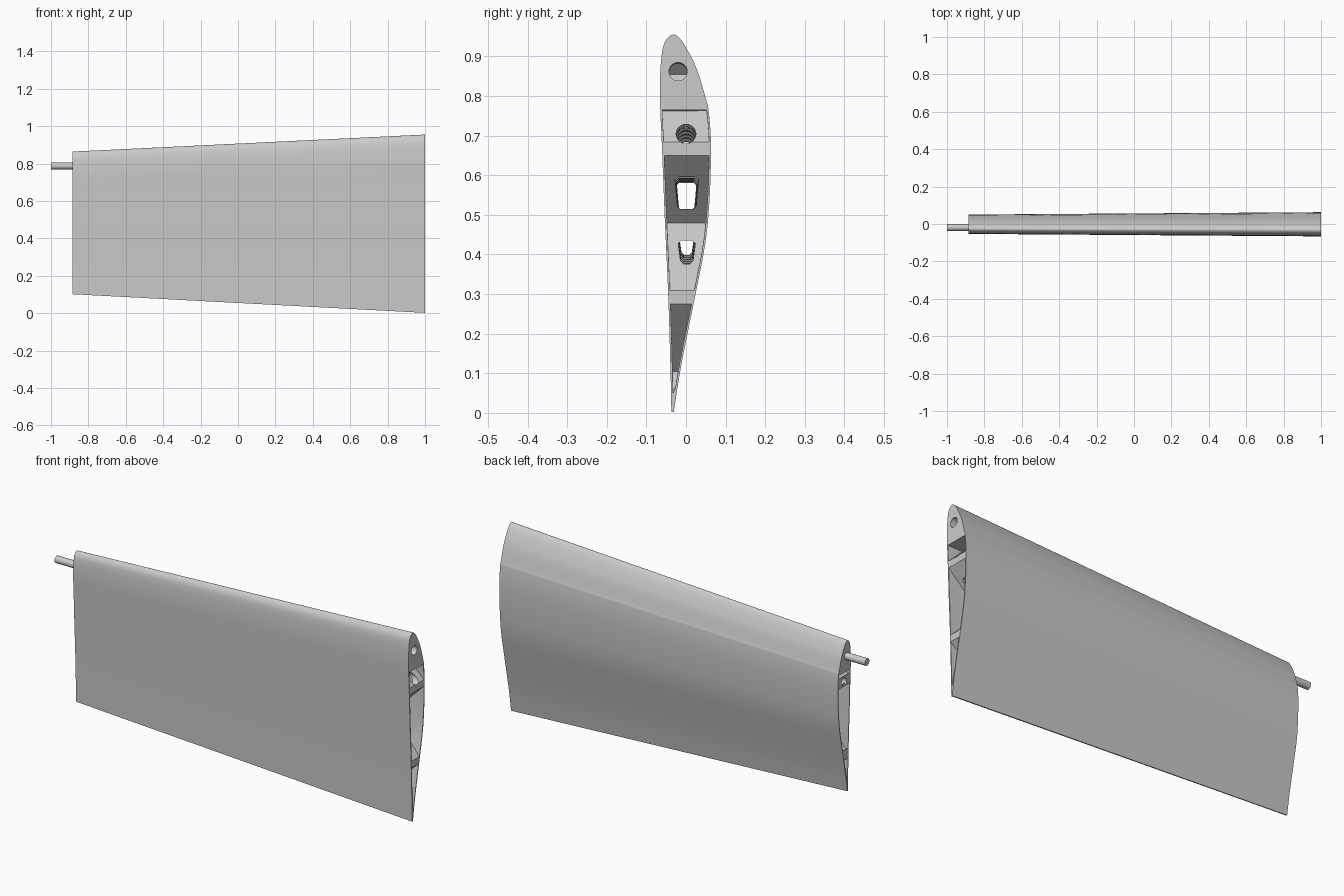
import bpy, bmesh, math
from mathutils import Vector

if "Cube" in bpy.data.objects:
    bpy.data.objects.remove(bpy.data.objects["Cube"], do_unlink=True)

ROOT, TIP = 1.0, -0.885      # wide end and narrow end of the panel
WALL = 0.005

mat = bpy.data.materials.new("light_grey")
mat.use_nodes = True
grey = (0.6, 0.6, 0.6, 1)
mat.diffuse_color = grey
mat.node_tree.nodes["Principled BSDF"].inputs["Base Color"].default_value = grey


def taper(x, y, z):
    """Scale a section point to its size at span position x."""
    t = (ROOT - x) / (ROOT - TIP)
    s = 1 - 0.2 * t
    return Vector((x, y * s, z * s + 0.1 * t))


def make(name, bm):
    bmesh.ops.recalc_face_normals(bm, faces=bm.faces)
    me = bpy.data.meshes.new(name)
    bm.to_mesh(me)
    bm.free()
    me.materials.append(mat)
    ob = bpy.data.objects.new(name, me)
    bpy.context.collection.objects.link(ob)
    return ob


def prism(bm, ring_a, ring_b):
    """Closed solid between two matching rings."""
    a = [bm.verts.new(p) for p in ring_a]
    b = [bm.verts.new(p) for p in ring_b]
    n = len(a)
    for i in range(n):
        j = (i + 1) % n
        bm.faces.new((a[i], a[j], b[j], b[i]))
    bm.faces.new(a)
    bm.faces.new(b[::-1])


def loft(name, sections, x0, x1):
    bm = bmesh.new()
    for sec in sections:
        prism(bm, [taper(x0, *p) for p in sec], [taper(x1, *p) for p in sec])
    return make(name, bm)


def boolean(ob, cutter, operation):
    mod = ob.modifiers.new("cut", "BOOLEAN")
    mod.object, mod.operation, mod.solver = cutter, operation, "EXACT"
    bpy.context.view_layer.objects.active = ob
    bpy.ops.object.modifier_apply(modifier=mod.name)


def smooth(ob):
    bpy.ops.object.select_all(action="DESELECT")
    ob.select_set(True)
    bpy.context.view_layer.objects.active = ob
    bpy.ops.object.shade_smooth_by_angle(angle=math.radians(30))


def spline(pts, steps=5):
    """Smooth open curve through the points."""
    ext = [pts[0]] + pts + [pts[-1]]
    out = []
    for a, b, c, d in zip(ext, ext[1:], ext[2:], ext[3:]):
        a, b, c, d = map(Vector, (a, b, c, d))
        for k in range(steps):
            t = k / steps
            out.append(b + (c - a) * (t / 2) + (2 * a - 5 * b + 4 * c - d) * (t * t / 2)
                       + (3 * b - a - 3 * c + d) * (t ** 3 / 2))
    return out + [Vector(pts[-1])]


def inset(loop, dist):
    """Offset the section inwards, dropping the thin trailing edge."""
    out = []
    n = len(loop)
    for i, p in enumerate(loop):
        d = (loop[(i + 1) % n] - loop[i - 1]).normalized()
        if p.y > 0.045:
            out.append(p + Vector((d.y, -d.x)) * dist)
    return out


def rounded(y0, y1, z0, z1, flare, c=0.008):
    """Trapezoid opening with clipped corners."""
    return [(y0 + c, z0), (y1 - c, z0), (y1, z0 + c), (y1 + flare, z1 - c),
            (y1 + flare - c, z1), (y0 - flare + c, z1), (y0 - flare, z1 - c), (y0, z0 + c)]


def circle(y, z, r, n=24):
    return [(y + r * math.cos(i * math.tau / n), z + r * math.sin(i * math.tau / n))
            for i in range(n)]


# Aerofoil section (y, z): up the flat face, round the nose, down the curved face
section = spline([(-.037, .002), (-.039, .1), (-.045, .3), (-.054, .5), (-.061, .68),
                  (-.065, .765), (-.066, .83), (-.062, .90), (-.053, .937), (-.034, .955),
                  (-.014, .944), (.010, .905), (.031, .858), (.051, .79), (.057, .765),
                  (.063, .68), (.060, .55), (.049, .43), (.022, .29), (-.012, .12),
                  (-.031, .002)])

# Skin
skin = loft("wing_skin", [section], ROOT, TIP)
hollow = loft("hollow_cutter", [inset(section, WALL)], ROOT + .05, TIP - .05)
boolean(skin, hollow, "DIFFERENCE")
smooth(skin)

# Crossing diagonal ribs, trimmed to the section and pierced along the span
core = loft("core_cutter", [inset(section, WALL - .002)], ROOT - .0005, TIP + .0005)
openings = loft("opening_cutter", [
    circle(0, .705, .025),
    rounded(-.022, .026, .515, .6, .006),
    rounded(-.014, .018, .375, .435, .006)], ROOT + .05, TIP - .05)
for name, slope in (("rising_ribs", 1), ("falling_ribs", -1)):
    bm = bmesh.new()
    for k in range(-6, 7):
        z0 = .667 + .375 * k
        quad = [(x, z0 + slope * (ROOT - x) + h) for x, h in
                ((1.05, -.0165), (1.05, .0165), (-.95, .0165), (-.95, -.0165))]
        prism(bm, [(x, -.12, z) for x, z in quad], [(x, .12, z) for x, z in quad])
    ribs = make(name, bm)
    boolean(ribs, core, "INTERSECT")
    boolean(ribs, openings, "DIFFERENCE")

# Solid nose blocks at both ends, the wide one with a socket
nose = [p for p in inset(section, WALL - .002) if p.y > .762]
root_block = loft("nose_block_wide_end", [nose], ROOT, ROOT - .08)
socket = loft("socket_cutter", [circle(-.02, .862, .023, 32)], ROOT + .05, ROOT - .15)
boolean(root_block, socket, "DIFFERENCE")
smooth(root_block)
loft("nose_block_narrow_end", [nose], TIP + .08, TIP)

# Mounting peg at the narrow end
bm = bmesh.new()
ring = circle(-.019, .787, .018, 32)
prism(bm, [(-1, y, z) for y, z in ring], [(TIP + .1, y, z) for y, z in ring])
smooth(make("mounting_peg", bm))

for cutter in (hollow, core, openings, socket):
    bpy.data.objects.remove(cutter, do_unlink=True)
